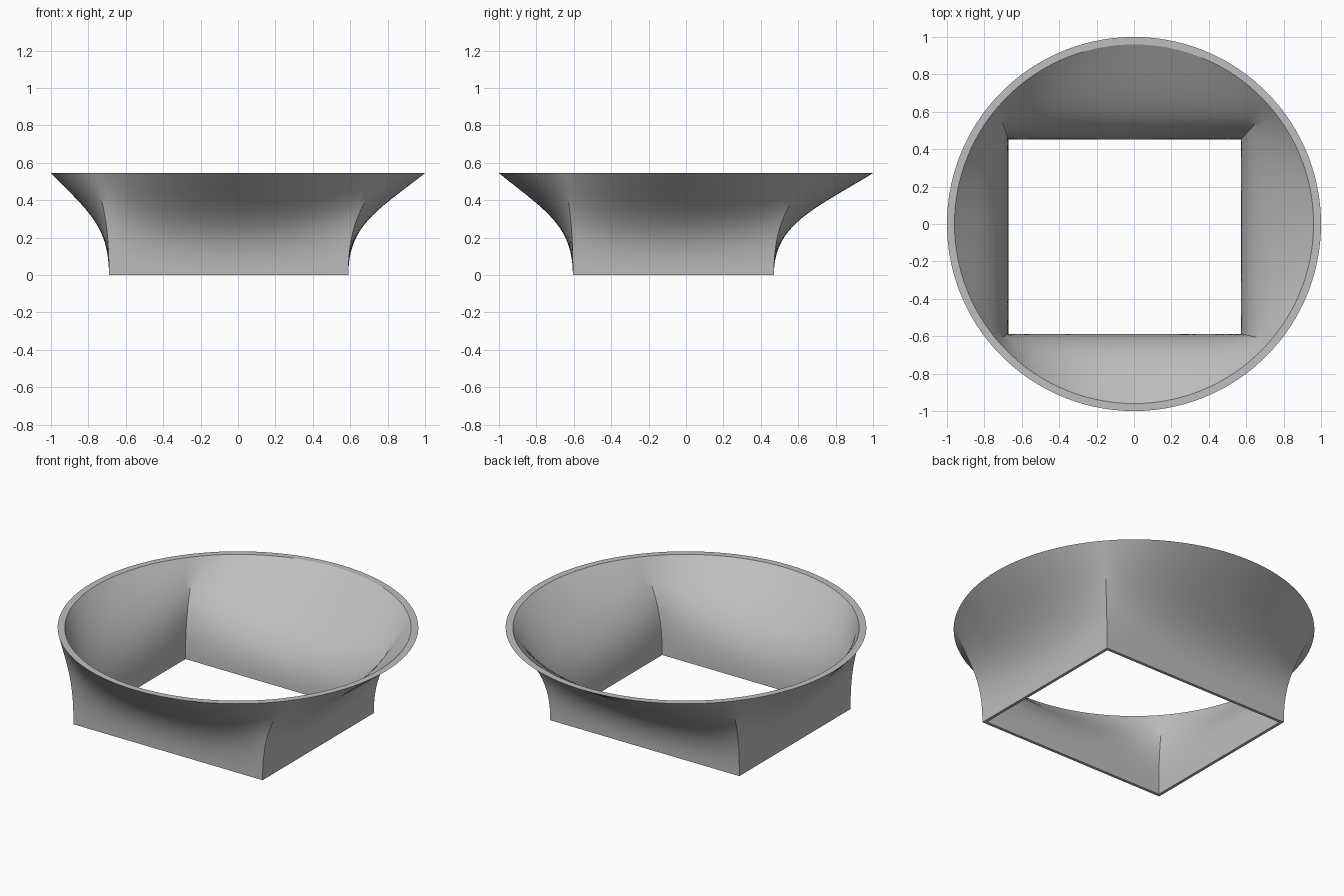
import bpy
import bmesh
import math
from mathutils import Vector

if "Cube" in bpy.data.objects:
    bpy.data.objects.remove(bpy.data.objects["Cube"], do_unlink=True)

HEIGHT = 0.545
SIDE_STEPS = 32      # segments along each side of the rectangle
ROWS = 24            # segments from the rectangle up to the circle
CORNER = math.radians(40.5)   # angle on the circle that meets a corner


def outline(inset, radius):
    """Pairs of (rectangle point, circle point) all the way round."""
    x0, x1 = -0.69 + inset, 0.59 - inset
    y0, y1 = -0.605 + inset, 0.47 - inset
    corners = [Vector(p) for p in ((x1, y0), (x1, y1), (x0, y1), (x0, y0))]
    angles = [-CORNER, CORNER, math.pi - CORNER, math.pi + CORNER, math.tau - CORNER]
    pairs = []
    for side in range(4):
        a, b = corners[side], corners[(side + 1) % 4]
        for k in range(SIDE_STEPS):
            f = k / SIDE_STEPS
            ang = angles[side] + (angles[side + 1] - angles[side]) * f
            pairs.append((a.lerp(b, f), radius * Vector((math.cos(ang), math.sin(ang)))))
    return pairs


def flare(t):
    """Blend and height of the curved wall: upright at the foot, flared at the rim."""
    s = t * t * (3 - 2 * t)
    end = t ** 3 - t ** 2
    start = t ** 3 - 2 * t ** 2 + t
    return s + 1.87 * end, HEIGHT * s + 0.8 * start + 0.6 * end


def wall_rings(bm, inset, radius):
    pairs = outline(inset, radius)
    rings = []
    for r in range(ROWS + 1):
        blend, z = flare(r / ROWS)
        rings.append([bm.verts.new((*a.lerp(b, blend), z)) for a, b in pairs])
    return rings


# Outer wall, rim, inner wall and foot joined as one closed shell
bm = bmesh.new()
rings = wall_rings(bm, 0, 1.0) + wall_rings(bm, 0.018, 0.96)[::-1]
for lower, upper in zip(rings, rings[1:] + rings[:1]):
    n = len(lower)
    for i in range(n):
        j = (i + 1) % n
        bm.faces.new((lower[i], lower[j], upper[j], upper[i]))
bmesh.ops.recalc_face_normals(bm, faces=bm.faces[:])

mesh = bpy.data.meshes.new("transition_funnel")
bm.to_mesh(mesh)
bm.free()
funnel = bpy.data.objects.new("transition_funnel", mesh)
bpy.context.collection.objects.link(funnel)

# Single plain grey
grey = bpy.data.materials.new("plain_grey")
grey.use_nodes = True
colour = (0.52, 0.52, 0.52, 1)
grey.diffuse_color = colour
grey.node_tree.nodes["Principled BSDF"].inputs["Base Color"].default_value = colour
mesh.materials.append(grey)

# Smooth walls with crisp rim, foot and corners
bpy.ops.object.select_all(action="DESELECT")
funnel.select_set(True)
bpy.context.view_layer.objects.active = funnel
bpy.ops.object.shade_smooth_by_angle(angle=math.radians(30))
